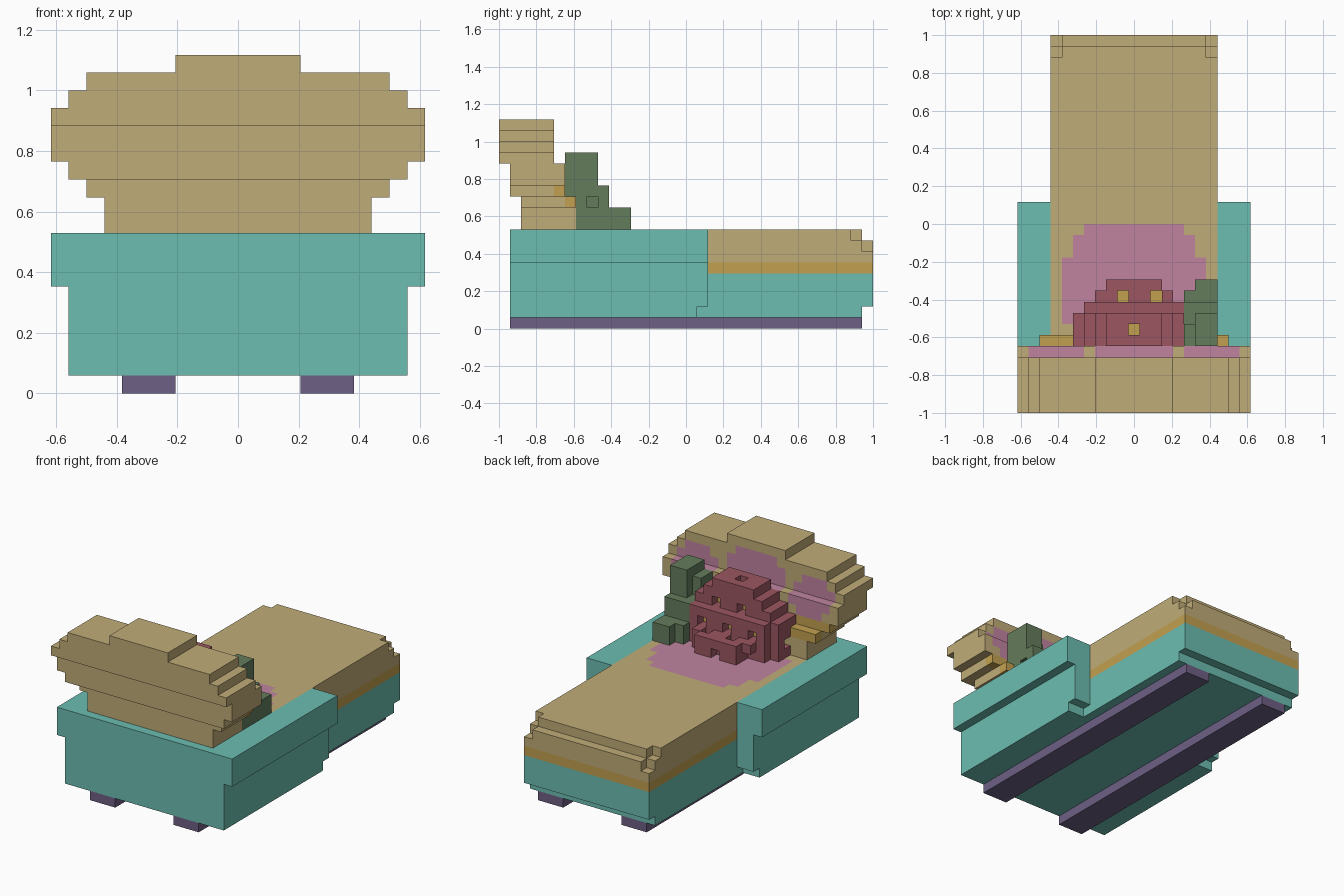
import bpy, bmesh, math
from mathutils import Vector

cube = bpy.data.objects.get("Cube")
if cube:
    bpy.data.objects.remove(cube)

U = 1 / 17  # edge of one block


def linear(c):
    c /= 255
    return c / 12.92 if c <= 0.04045 else ((c + 0.055) / 1.055) ** 2.4


def material(name, *rgb):
    m = bpy.data.materials.new(name)
    m.use_nodes = True
    col = [linear(c) for c in rgb] + [1]
    m.diffuse_color = col
    m.node_tree.nodes["Principled BSDF"].inputs["Base Color"].default_value = col
    return m


tan = material("tan", 192, 172, 120)
teal = material("teal", 108, 189, 177)
gold = material("gold", 194, 160, 80)
pink = material("pink", 192, 132, 160)
red = material("dark_red", 156, 86, 98)
green = material("moss_green", 100, 124, 92)
purple = material("purple", 110, 96, 134)

AXES = [Vector(v) for v in ((1, 0, 0), (-1, 0, 0), (0, 1, 0),
                            (0, -1, 0), (0, 0, 1), (0, 0, -1))]


def span(x0, x1, y0, y1, z0, z1):
    """Blocks with x centres x0..x1, y from y0 to y1, z from z0 to z1."""
    return {(x, y, z) for x in range(x0, x1 + 1)
            for y in range(y0, y1) for z in range(z0, z1)}


def build(name, cells, mats, rule=None):
    """Skin a set of blocks; rule(cell, normal) picks the material of a face."""
    bm = bmesh.new()
    verts = {}

    def corner(p):
        key = tuple(round(c * 2) for c in p)
        if key not in verts:
            verts[key] = bm.verts.new(Vector(p) * U)
        return verts[key]

    for cell in sorted(cells):
        mid = Vector(cell) + Vector((0, 0.5, 0.5))
        for n in AXES:
            if tuple(int(c) for c in Vector(cell) + n) in cells:
                continue
            a = Vector((n.y, n.z, n.x)) / 2
            b = n.cross(a)
            f = bm.faces.new([corner(mid + n / 2 + s * a + t * b)
                              for s, t in ((1, 1), (-1, 1), (-1, -1), (1, -1))])
            f.material_index = rule(cell, n) if rule else 0
    # merge flat neighbours of one colour
    bmesh.ops.dissolve_limit(bm, angle_limit=math.radians(1), verts=bm.verts[:],
                             edges=bm.edges[:], delimit={'MATERIAL'})
    bmesh.ops.triangulate(bm, faces=[f for f in bm.faces if len(f.verts) > 4])
    mesh = bpy.data.meshes.new(name)
    bm.to_mesh(mesh)
    bm.free()
    for m in mats:
        mesh.materials.append(m)
    obj = bpy.data.objects.new(name, mesh)
    bpy.context.collection.objects.link(obj)
    return obj


# Runners under the base
for side, x in (("left", 4), ("right", -6)):
    build(side + "_runner", span(x, x + 2, -16, 16, 0, 1), [purple])

# Base shell with wide rim and side walls
inner = span(-7, 7, -15, 17, 5, 9)
shell = (span(-9, 9, -16, 1, 1, 2) | span(-9, 9, -16, 2, 2, 6)
         | span(-10, 10, -16, 2, 6, 9)) - inner
shell |= span(-7, 7, 1, 16, 1, 2) | span(-7, 7, 1, 17, 2, 5)
build("base_shell", shell, [teal])

# Long tongue-like deck with stepped corners, gold stripe and pink oval
deck = inner - span(-7, 7, 16, 17, 8, 9)
for x in (-7, 7):
    deck -= span(x, x, 15, 16, 8, 9) | span(x, x, 16, 17, 7, 8)


def deck_colour(cell, n):
    x, y, z = cell
    if n.z > 0 and z == 8 and -11 <= y < 0:
        half = 4 if y == -1 else 5 if y >= -3 or y < -9 else 6
        return 2 if abs(x) <= half else 0
    return 1 if z == 5 else 0


build("deck", deck, [tan, gold, pink], deck_colour)

# Upright head panel leaning back in three steps
head = set()
for half, z0, z1 in ((7, 9, 11), (8, 11, 12), (9, 12, 13), (10, 13, 16),
                     (9, 16, 17), (8, 17, 18), (3, 18, 19)):
    for z in range(z0, z1):
        y0 = -15 if z < 12 else -16 if z < 15 else -17
        head |= span(-half, half, y0, y0 + 5, z, z + 1)


def head_colour(cell, n):
    x, y, z = cell
    ax = abs(x)
    if (y, z) in ((-11, 11), (-12, 12)):
        return 1
    if (n.y > 0 and y >= -13) or (n.z > 0 and z == 14):
        if ax <= 3 and 13 <= z <= 17 and not (ax == 3 and z in (13, 17)):
            return 2
        if 5 <= ax <= 9 and 13 <= z <= 16 and not (ax in (5, 9) and z in (13, 16)):
            return 2
    return 0


build("head_panel", head, [tan, gold, pink], head_colour)

# Stepped red mound with gold-lined openings
mound = (span(-2, 2, -11, -5, 9, 11) | span(-3, 3, -11, -6, 9, 11)
         | span(-4, 4, -11, -7, 9, 13) | span(-5, 4, -11, -8, 9, 13)
         | span(-4, 4, -11, -8, 13, 14) | span(-3, 3, -11, -8, 14, 15)
         | span(-2, 2, -11, -8, 15, 16))
holes = {(0, -10, 15): AXES[4]}
for x in (2, -1):
    holes[(x, -7, 10)] = AXES[4]
    holes[(x, -9, 13)] = AXES[2]
for x in (-3, 0, 3):
    holes[(x, -8, 11)] = AXES[2]
notches = {(0, -6, 9), (-3, -7, 9), (-5, -10, 10)}
mound -= set(holes) | notches


def mound_colour(cell, n):
    opening = tuple(int(c) for c in Vector(cell) + n)
    return 1 if holes.get(opening) == n else 0


build("red_mound", mound, [red, gold], mound_colour)

# Green stepped tower beside the mound
tower = (span(6, 7, -11, -5, 9, 11) | span(5, 5, -11, -6, 9, 11)
         | span(5, 7, -11, -7, 11, 13) | span(6, 7, -11, -8, 13, 16)
         | span(5, 5, -11, -9, 13, 15))
tower -= span(5, 7, -11, -10, 9, 12) | span(7, 7, -9, -8, 11, 12)
build("green_tower", tower, [green])
